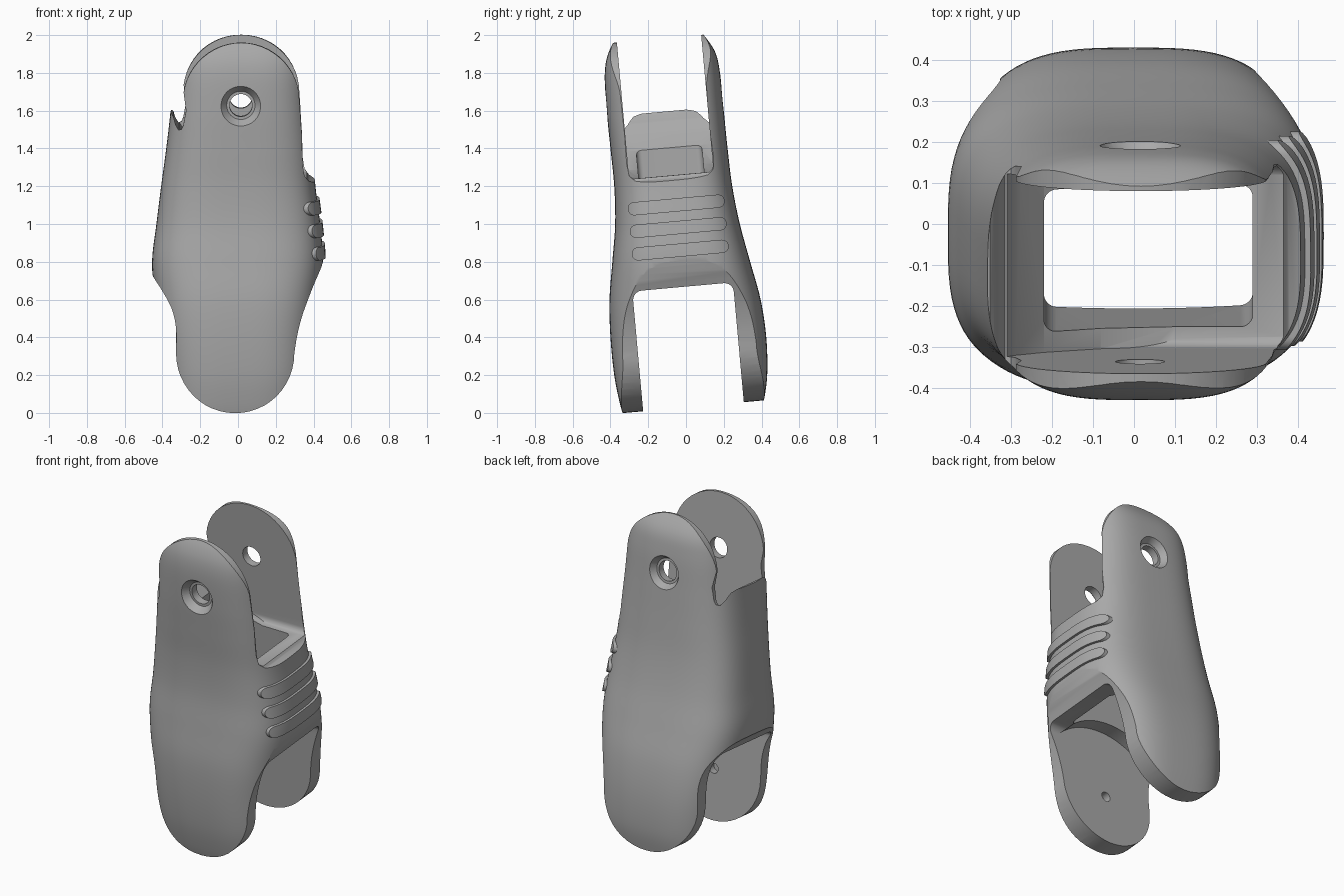
import bpy, bmesh, math
from mathutils import Matrix, Vector

scene = bpy.context.scene
if "Cube" in bpy.data.objects:
    bpy.data.objects.remove(bpy.data.objects["Cube"], do_unlink=True)

grey = bpy.data.materials.new("mid grey")
grey.use_nodes = True
grey.diffuse_color = (0.4, 0.4, 0.4, 1)
grey.node_tree.nodes["Principled BSDF"].inputs["Base Color"].default_value = grey.diffuse_color

# The fork slots and pivots lean slightly about x
PIVOT = Matrix.Translation((0, 0, 1))
TILT = PIVOT @ Matrix.Rotation(0.09, 4, 'X') @ PIVOT.inverted()


def make_object(name, bm):
    bmesh.ops.recalc_face_normals(bm, faces=bm.faces)
    mesh = bpy.data.meshes.new(name)
    bm.to_mesh(mesh)
    bm.free()
    obj = bpy.data.objects.new(name, mesh)
    scene.collection.objects.link(obj)
    mesh.materials.append(grey)
    return obj


def skin(name, rings):
    bm = bmesh.new()
    loops = [[bm.verts.new(p) for p in ring] for ring in rings]
    for a, b in zip(loops, loops[1:]):
        for i in range(len(a)):
            j = (i + 1) % len(a)
            bm.faces.new((a[i], a[j], b[j], b[i]))
    bm.faces.new(loops[0])
    bm.faces.new(loops[-1])
    return make_object(name, bm)


def prism(name, outline, axis, lo, hi):
    place = {'x': lambda u, v, d: (d, u, v),
             'y': lambda u, v, d: (u, d, v),
             'z': lambda u, v, d: (u, v, d)}[axis]
    return skin(name, [[TILT @ Vector(place(u, v, d)) for u, v in outline] for d in (lo, hi)])


def arc(cx, cy, r, start, end, steps=24):
    angles = [math.radians(start + (end - start) * i / steps) for i in range(steps + 1)]
    return [(cx + r * math.cos(a), cy + r * math.sin(a)) for a in angles]


def round_rect(u0, u1, v0, v1, r):
    return (arc(u1 - r, v1 - r, r, 0, 90, 8) + arc(u0 + r, v1 - r, r, 90, 180, 8)
            + arc(u0 + r, v0 + r, r, 180, 270, 8) + arc(u1 - r, v0 + r, r, 270, 360, 8))


def spline(keys, per=6):
    out = []
    for i in range(len(keys) - 1):
        p = [Vector(keys[max(0, min(len(keys) - 1, i + k))]) for k in (-1, 0, 1, 2)]
        for s in range(per):
            t = s / per
            out.append(p[1] + 0.5 * t * ((p[2] - p[0])
                       + t * ((2 * p[0] - 5 * p[1] + 4 * p[2] - p[3])
                              + t * (3 * p[1] - p[0] - 3 * p[2] + p[3]))))
    return out + [Vector(keys[-1])]


def boolean(obj, tool, operation):
    mod = obj.modifiers.new("cut", 'BOOLEAN')
    mod.object, mod.operation, mod.solver = tool, operation, 'EXACT'
    result = bpy.data.meshes.new_from_object(obj.evaluated_get(bpy.context.evaluated_depsgraph_get()))
    obj.modifiers.clear()
    obj.data = result
    bpy.data.objects.remove(tool, do_unlink=True)


# Outer form: height, then front, back, right and left extents
SIDES = [(-.05, -.32, .39), (.05, -.35, .41), (.2, -.38, .43), (.4, -.4, .425),
         (.6, -.405, .395), (.8, -.39, .34), (1, -.375, .285), (1.2, -.38, .245),
         (1.4, -.4, .22), (1.6, -.42, .2), (1.8, -.43, .18), (1.92, -.405, .15), (2.03, -.34, .07)]
WIDTHS = [(-.37, .37), (-.38, .38), (-.4, .4), (-.42, .41), (-.44, .43), (-.455, .45),
          (-.432, .435), (-.407, .41), (-.38, .395), (-.357, .38), (-.34, .37), (-.33, .36), (-.33, .36)]


def shell(name, grow=0):
    levels = zip(spline(SIDES), spline([(a, b, 0) for a, b in WIDTHS]))
    rings = []
    for (z, front, back), (low, high, _) in levels:
        ring = []
        for i in range(96):
            a = math.tau * i / 96
            c, s = math.cos(a), math.sin(a)
            x = math.copysign(abs(c) ** (2 / 3.2), c) * ((high - low) / 2 + grow)
            y = math.copysign(abs(s) ** (2 / 3.2), s) * ((back - front) / 2 + grow)
            ring.append((x + (low + high) / 2, y + (front + back) / 2, z))
        rings.append(ring)
    return skin(name, rings)


body = shell("link_body")

# Front outline: rounded fork ends, stepped sides
right_side = [(v.x, v.y) for v in spline([(.3, .36, 0), (.315, .45, 0), (.345, .56, 0),
              (.4, .7, 0), (.45, .81, 0), (.48, .92, 0)], 4)]
right_step = [(.48, 1.22), (.41, 1.235), (.375, 1.25), (.352, 1.28), (.342, 1.34), (.338, 1.5)]
left_notch = [(-.275, 1.63), (-.29, 1.55), (-.3, 1.53), (-.315, 1.525), (-.33, 1.55), (-.342, 1.59), (-.352, 1.603)]
left_side = [(v.x, v.y) for v in spline([(-.5, 1.5, 0), (-.5, .76, 0), (-.455, .74, 0), (-.4, .67, 0),
             (-.35, .58, 0), (-.328, .48, 0), (-.328, .36, 0)], 4)]
outline = (right_side + right_step + arc(.017, 1.682, .308, 8, 172) + left_notch
           + left_side + arc(-.015, .346, .313, 180, 360))
boolean(body, prism("outline_tool", outline, 'y', -1, 1), 'INTERSECT')

# Upper fork slot, with a floor that climbs to the tall side wall
floor = [(.7, 1.26), (.1, 1.265), (-.08, 1.31), (-.22, 1.41), (-.29, 1.49), (-.33, 1.56),
         (-.342, 1.62), (-.342, 2.3), (.7, 2.3)]
upper = prism("upper_tool", floor, 'y', -.278, .17)
boolean(upper, prism("corner_tool", round_rect(-.278, .17, 1.26, 2.6, .04), 'x', -1, 1), 'INTERSECT')
boolean(body, upper, 'DIFFERENCE')
boolean(body, prism("clear_tool", round_rect(-.29, .7, 1.55, 2.4, .02), 'y', -.278, .17), 'DIFFERENCE')

# Lower fork slot and its arched clearance
boolean(body, prism("lower_tool", round_rect(-.315, .22, -.6, .67, .05), 'x', -1, 1), 'DIFFERENCE')
boolean(body, prism("arch_tool", arc(0, .34, .43, 0, 357, 72), 'y', -.314, .219), 'DIFFERENCE')

# Rectangular channel joining the slots
boolean(body, prism("channel_tool", round_rect(-.22, .29, -.228, .12, .03), 'z', .4, 1.7), 'DIFFERENCE')

# Upper pivot holes with stepped countersinks
boolean(body, prism("pivot_tool", arc(.015, 1.66, .06, 0, 352, 44), 'y', -1, 1), 'DIFFERENCE')
for outer, inner in ((-.4, -.325), (.31, .215)):
    depth = [(outer, .135), (inner, .075)]
    sink = skin("sink_tool", [[TILT @ Vector((x, y, z)) for x, z in arc(.015, 1.66, r, 0, 352, 44)]
                              for y, r in depth])
    boolean(body, sink, 'DIFFERENCE')

# Blind pin sockets inside the lower fork
boolean(body, prism("socket_tool", arc(-.01, .34, .03, 0, 345, 23), 'y', -.36, .265), 'DIFFERENCE')

# Three grip ridges wrapped over one side
ridges = []
for z in (1.105, .985, .865):
    ridge = shell("grip_ridge", .014)
    capsule = round_rect(-.3, .215, z - .035, z + .035, .0345)
    boolean(ridge, prism("ridge_tool", capsule, 'x', .25, 1), 'INTERSECT')
    hollow = shell("hollow_tool", -.02)
    boolean(ridge, hollow, 'DIFFERENCE')
    ridges.append(ridge)

for obj in [body] + ridges:
    bpy.ops.object.select_all(action='DESELECT')
    obj.select_set(True)
    bpy.context.view_layer.objects.active = obj
    bpy.ops.object.shade_smooth_by_angle(angle=math.radians(35))
